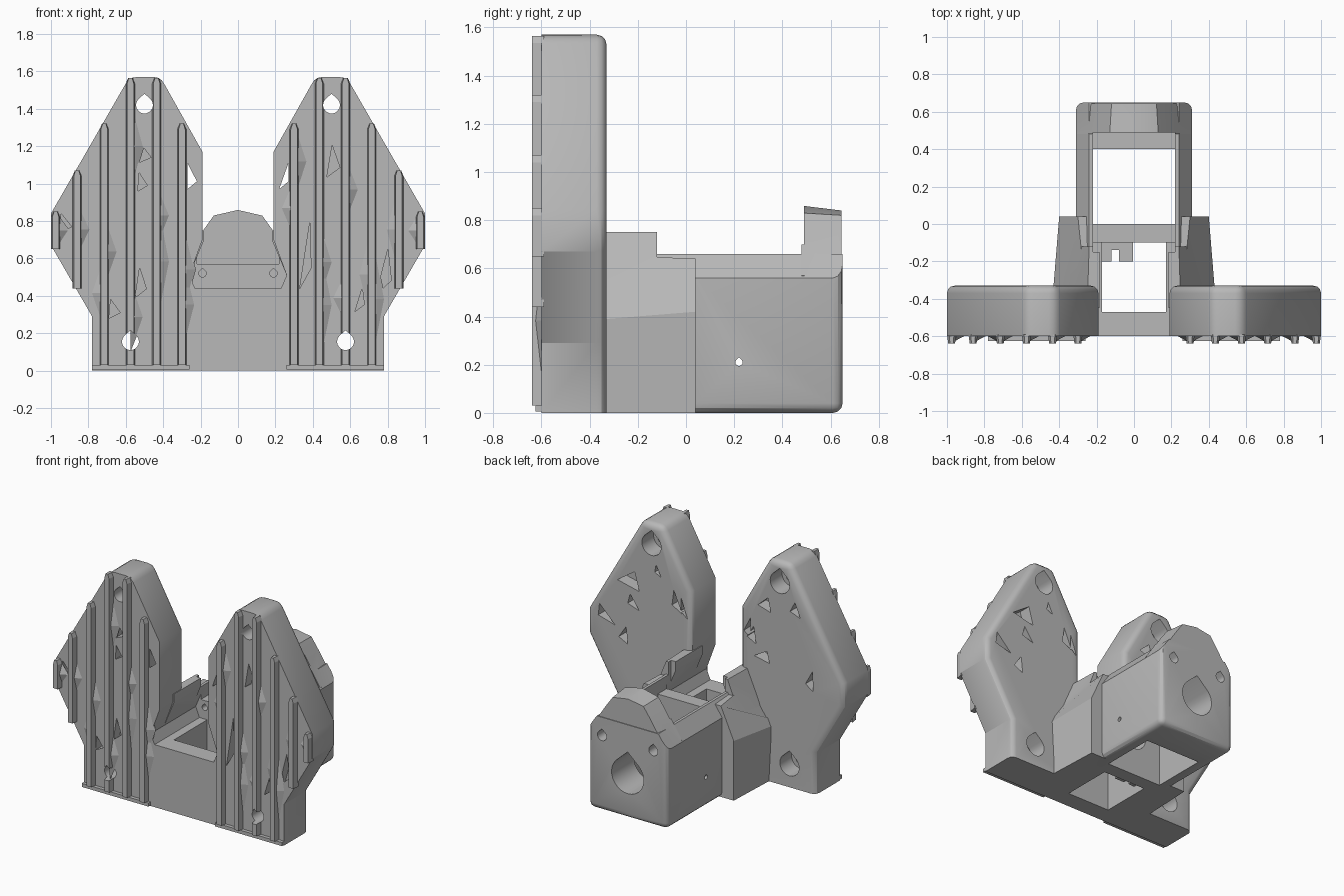
import bpy, bmesh, math, random

random.seed(4)
if "Cube" in bpy.data.objects:
    bpy.data.objects.remove(bpy.data.objects["Cube"])

grey = bpy.data.materials.new("plain grey")
grey.use_nodes = True
grey.diffuse_color = (0.48, 0.48, 0.48, 1)
grey.node_tree.nodes["Principled BSDF"].inputs["Base Color"].default_value = (0.48, 0.48, 0.48, 1)


def finish(name, bm):
    bmesh.ops.recalc_face_normals(bm, faces=bm.faces)
    mesh = bpy.data.meshes.new(name)
    bm.to_mesh(mesh)
    bm.free()
    ob = bpy.data.objects.new(name, mesh)
    mesh.materials.append(grey)
    bpy.context.collection.objects.link(ob)
    return ob


def loft(name, front, y0, back, y1, bevel=0, edge_rule=None):
    """Solid between two x-z outlines, with optional rounding of chosen edges."""
    bm = bmesh.new()
    a = [bm.verts.new((x, y0, z)) for x, z in front]
    b = [bm.verts.new((x, y1, z)) for x, z in back]
    n = len(a)
    bm.faces.new(a)
    bm.faces.new(b[::-1])
    for i in range(n):
        bm.faces.new((a[i], b[i], b[(i + 1) % n], a[(i + 1) % n]))
    bmesh.ops.recalc_face_normals(bm, faces=bm.faces)
    if bevel:
        edges = [e for e in bm.edges if edge_rule(*(v.co for v in e.verts))]
        bmesh.ops.bevel(bm, geom=edges, offset=bevel, segments=3, profile=0.5, affect='EDGES')
    return finish(name, bm)


def prism(name, pts, y0, y1, bevel=0, edge_rule=None):
    return loft(name, pts, y0, pts, y1, bevel, edge_rule)


def box(name, x0, x1, y0, y1, z0, z1):
    return prism(name, [(x0, z0), (x1, z0), (x1, z1), (x0, z1)], y0, y1)


def mirrored(half):
    """Close a right-hand outline with its mirror image."""
    return half + [(-x, z) for x, z in reversed(half) if x > 0]


def teardrop(x, z, r, n=20):
    pts = [(x + r * math.cos(t), z + r * math.sin(t))
           for t in (math.radians(135 + 270 * i / n) for i in range(n + 1))]
    return pts + [(x, z + r * 1.35)]


def combine(target, others, operation):
    bpy.context.view_layer.objects.active = target
    for o in others:
        o.hide_render = True
        mod = target.modifiers.new("cut", 'BOOLEAN')
        mod.operation, mod.solver, mod.object = operation, 'EXACT', o
        bpy.ops.object.modifier_apply(modifier=mod.name)
        bpy.data.objects.remove(o)


def smooth(ob):
    bpy.ops.object.select_all(action='DESELECT')
    ob.select_set(True)
    bpy.context.view_layer.objects.active = ob
    bpy.ops.object.shade_smooth_by_angle(angle=math.radians(30))


def triangle(x, z, w, h, lean):
    return [(x - w / 2, z - h / 2), (x + w / 2, z - h * 0.2), (x + lean * w / 2, z + h / 2)]


FACE, REAR = -0.6, -0.33

# Twin-winged mounting plate
half_plate = [(0, 0), (0.78, 0), (0.78, 0.29), (1, 0.67), (1, 0.84), (0.58, 1.57),
              (0.415, 1.57), (0.19, 1.17), (0.19, 0.7), (0.26, 0.51), (0.23, 0.44), (0, 0.44)]
outline = mirrored(half_plate)
# the two points on the centre line need only one copy
plate = prism("mounting_plate", outline, FACE, REAR, 0.04,
              lambda a, b: (a.y > REAR - 0.01 and b.y > REAR - 0.01 and min(abs(a.x), abs(b.x)) > 0.18
                            and not (abs(a.x) < 0.27 and abs(b.x) < 0.27 and max(a.z, b.z) < 0.75))
              or (abs(a.y - b.y) > 0.1 and a.z > 1.5))

# Screw holes with counterbores, and the open pits in both faces
cuts = []
for s in (-1, 1):
    for x, z in ((0.5, 1.42), (0.575, 0.155)):
        cuts.append(prism("screw_cut", teardrop(s * x, z, 0.045), -0.8, 0))
        cuts.append(prism("counterbore_cut", teardrop(s * x, z, 0.075), -0.46, 0))
    cuts.append(prism("window_cut", triangle(s * 0.245, 1.04, 0.05, 0.14, s), -0.8, 0))
front_pits = [(-0.5, 1.16, 0.07, 0.1), (-0.51, 1.01, 0.05, 0.1), (-0.52, 0.47, 0.06, 0.16),
              (-0.66, 0.33, 0.06, 0.1), (-0.92, 0.79, 0.06, 0.1), (0.51, 1.12, 0.07, 0.17),
              (0.36, 0.62, 0.06, 0.36), (0.65, 0.38, 0.05, 0.13), (0.78, 0.53, 0.08, 0.24)]
rear_pits = [(-0.38, 1.24, 0.1, 0.1), (-0.62, 1.26, 0.08, 0.1), (-0.28, 1, 0.07, 0.12),
             (-0.36, 0.87, 0.12, 0.08), (-0.73, 0.79, 0.06, 0.14), (0.68, 1.13, 0.17, 0.13),
             (0.85, 0.84, 0.13, 0.12), (0.3, 1.07, 0.08, 0.15), (0.64, 0.98, 0.09, 0.1),
             (0.45, 1.25, 0.05, 0.08), (0.72, 0.73, 0.07, 0.12)]
for pits, y0, y1 in ((front_pits, -0.7, -0.53), (rear_pits, -0.42, -0.2)):
    for p in pits:
        cuts.append(prism("pit_cut", triangle(*p, random.uniform(-1, 1)), y0, y1))
cuts.append(box("slot_cut", -0.17, 0.17, -0.47, -0.1, -1, 2))
combine(plate, cuts, 'DIFFERENCE')
smooth(plate)

# Tapered ribs on the plate's front, with shards bridging beside them
ribs = [(0.3, 0.03, 1.32), (0.435, 0.03, 1.565), (0.575, 0.03, 1.565),
        (0.715, 0.03, 1.32), (0.86, 0.44, 1.07), (0.975, 0.65, 0.85)]
for s in (-1, 1):
    side = "left" if s > 0 else "right"
    for i, (x, z0, z1) in enumerate(ribs):
        def strip(w):
            return [(s * x + dx, z) for dx, z in ((-w, z0), (w, z0), (w, z1 - 0.03), (w / 2, z1),
                                                  (-w / 2, z1), (-w, z1 - 0.03))]
        rib = loft(f"{side}_rib_{i + 1}", strip(0.018), -0.64, strip(0.025), FACE + 0.01)
        if i in (1, 2):
            z = 0.155 if i == 2 else 1.42
            hx = 0.575 if i == 2 else 0.5
            combine(rib, [prism("rib_hole_cut", teardrop(s * hx, z, 0.045), -0.8, 0)], 'DIFFERENCE')
        for k in range(2 if i < 4 else 1):
            bm = bmesh.new()
            mid = random.uniform(z0 + 0.25, z1 - 0.2) if i < 4 else (z0 + z1) / 2
            reach = min(random.uniform(0.12, 0.35), mid - z0, z1 - mid)
            d = random.choice((-1, 1)) if i < 4 else -s
            v = [bm.verts.new(c) for c in ((s * x, FACE, mid - reach), (s * x, FACE, mid + reach),
                                           (s * x + d * 0.075, FACE + 0.005, mid), (s * x, -0.635, mid))]
            for f in ((0, 1, 2), (0, 1, 3), (1, 2, 3), (0, 2, 3)):
                bm.faces.new([v[j] for j in f])
            finish(f"{side}_shard_{i + 1}_{k + 1}", bm)
    xs = sorted((s * 0.26, s * 0.78))
    box(f"{side}_bottom_lip", *xs, -0.625, FACE + 0.01, 0.005, 0.03)

# Housing: flared neck, rear block, pointed back wall and side fins
neck_front = [(0, 0), (0.42, 0), (0.44, 0.38), (0.25, 0.66), (0, 0.66)]
neck_back = [(0, 0), (0.4, 0), (0.4, 0.42), (0.3, 0.64), (0, 0.64)]
body = loft("housing", mirrored(neck_front), -0.45, mirrored(neck_back), 0.04)
block = prism("rear_block", mirrored([(0, 0), (0.31, 0), (0.31, 0.56), (0.24, 0.66), (0, 0.66)]),
              -0.2, 0.65, 0.04,
              lambda a, b: (a.y > 0.6 and b.y > 0.6 and max(a.z, b.z) < 0.6)
              or (abs(a.y - b.y) > 0.1 and a.z < 0.01 and abs(a.x) > 0.1))
tower = [(0, 0.5), (0.27, 0.5), (0.305, 0.57), (0.18, 0.76), (0.13, 0.83), (0, 0.86)]
tower_back = [(0, 0.5), (0.27, 0.5), (0.29, 0.57), (0.17, 0.75), (0.12, 0.82), (0, 0.84)]
adds = [block, loft("back_wall", mirrored(tower), 0.48, mirrored(tower_back), 0.645)]
for s in (-1, 1):
    fin = [(s * x, z) for x, z in ((0.15, 0.5), (0.36, 0.5), (0.25, 0.75), (0.15, 0.75))]
    fin_end = [(s * x, z) for x, z in ((0.15, 0.5), (0.34, 0.5), (0.24, 0.75), (0.15, 0.75))]
    adds.append(loft("fin", fin, -0.45, fin_end, -0.12))
combine(body, adds, 'UNION')

# Openings through the housing
pocket = [(0, 0.44), (0.23, 0.44), (0.26, 0.51), (0.185, 0.69), (0.185, 1.2), (0, 1.2)]
cuts = [prism("pocket_cut", mirrored(pocket), -0.8, -0.1),
        box("slot_cut", -0.17, 0.17, -0.47, -0.1, -1, 1),
        box("cavity_cut", -0.22, 0.22, 0, 0.4, -1, 1),
        box("ledge_cut", -0.22, 0.22, -0.15, 0.49, 0.57, 1.2),
        prism("shaft_cut", teardrop(0, 0.3, 0.125), 0.3, 0.8),
        prism("inner_shaft_cut", teardrop(0, 0.3, 0.1), -0.2, 0.1)]
for s in (-1, 1):
    cuts.append(prism("back_screw_cut", teardrop(s * 0.2, 0.53, 0.035), 0.55, 0.8))
    cuts.append(prism("front_screw_cut", teardrop(s * 0.19, 0.52, 0.02), -0.2, -0.04))
    pin = prism("side_pin_cut", teardrop(0, 0, 0.015), -0.1, 0.1)
    pin.rotation_euler.z = math.pi / 2
    pin.location = (s * 0.29, 0.22, 0.21)
    cuts.append(pin)
bpy.context.view_layer.update()
combine(body, cuts, 'DIFFERENCE')
smooth(body)

# Small cable clip inside the front slot
box("clip_arm", -0.18, -0.12, -0.2, -0.09, 0.06, 0.2)
box("clip_hook", -0.08, -0.005, -0.2, -0.13, 0.06, 0.2)
box("clip_bridge", -0.13, -0.005, -0.14, -0.09, 0.06, 0.2)
